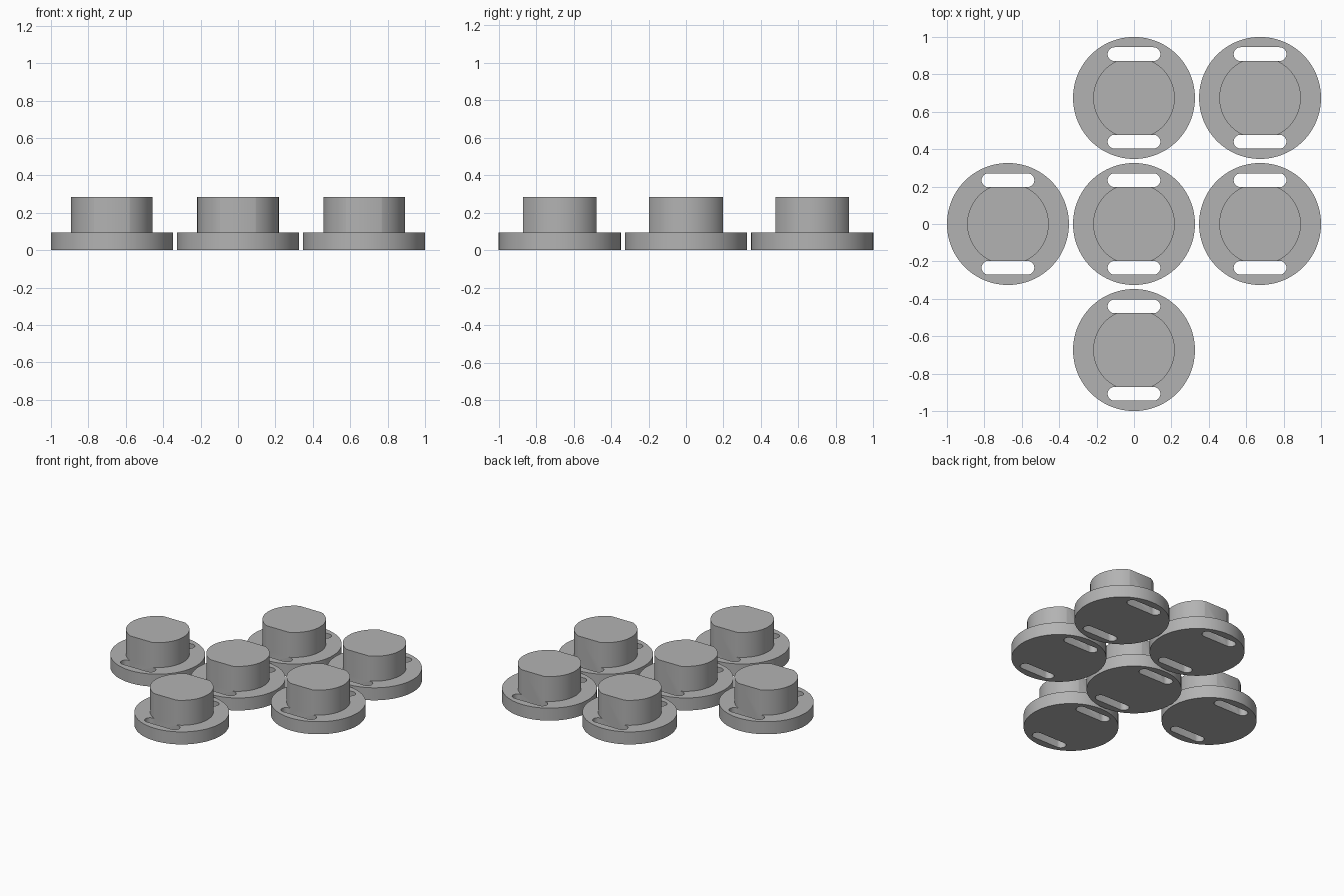
import bpy, bmesh, math

if "Cube" in bpy.data.objects:
    bpy.data.objects.remove(bpy.data.objects["Cube"])

PITCH = 0.674                      # spacing between knobs
FLANGE_R, FLANGE_H = 0.326, 0.095
BOSS_R, TOP = 0.218, 0.284
SLOT_Y, SLOT_R, SLOT_HALF = 0.234, 0.037, 0.104
SEGS = 96

grey = bpy.data.materials.new("grey plastic")
grey.diffuse_color = (0.45, 0.45, 0.45, 1)
grey.use_nodes = True
grey.node_tree.nodes["Principled BSDF"].inputs["Base Color"].default_value = grey.diffuse_color


def make_object(name, bm):
    bmesh.ops.recalc_face_normals(bm, faces=bm.faces)
    mesh = bpy.data.meshes.new(name)
    bm.to_mesh(mesh)
    bm.free()
    obj = bpy.data.objects.new(name, mesh)
    bpy.context.collection.objects.link(obj)
    return obj


# Stepped round body: wide flange with a narrower boss, as stacked rings
bm = bmesh.new()
rings = []
for r, z in [(FLANGE_R, 0), (FLANGE_R, FLANGE_H), (BOSS_R, FLANGE_H), (BOSS_R, TOP)]:
    angles = [2 * math.pi * i / SEGS for i in range(SEGS)]
    rings.append([bm.verts.new((r * math.cos(a), r * math.sin(a), z)) for a in angles])
for low, high in zip(rings, rings[1:]):
    for i in range(SEGS):
        j = (i + 1) % SEGS
        bm.faces.new((low[i], low[j], high[j], high[i]))
bm.faces.new(rings[0])
bm.faces.new(rings[-1])
knob = make_object("slotted_knob", bm)
knob.data.materials.append(grey)

# Two rounded slots, tall enough to also shave the flats on the boss
bm = bmesh.new()
for side in (-1, 1):
    outline = []
    for end, start in ((1, -90), (-1, 90)):
        for k in range(17):
            a = math.radians(start + 180 * k / 16)
            outline.append(bm.verts.new((end * SLOT_HALF + SLOT_R * math.cos(a),
                                         side * SLOT_Y + SLOT_R * math.sin(a), -0.1)))
    face = bm.faces.new(outline)
    top = bmesh.ops.extrude_face_region(bm, geom=[face])["geom"]
    bmesh.ops.translate(bm, vec=(0, 0, 0.5),
                        verts=[v for v in top if isinstance(v, bmesh.types.BMVert)])
cutter = make_object("slot_cutter", bm)

# Cut the slots and smooth the round walls
cut = knob.modifiers.new("slots", 'BOOLEAN')
cut.operation, cut.solver, cut.object = 'DIFFERENCE', 'EXACT', cutter
bpy.context.view_layer.objects.active = knob
knob.select_set(True)
bpy.ops.object.modifier_apply(modifier=cut.name)
bpy.ops.object.shade_smooth_by_angle(angle=math.radians(30))
bpy.data.objects.remove(cutter)

# Lay out six identical knobs
places = [(0, 0), (-1, 0), (1, 0), (0, -1), (0, 1), (1, 1)]
for n, (cx, cy) in enumerate(places):
    obj = knob
    if n:
        obj = knob.copy()
        bpy.context.collection.objects.link(obj)
    obj.name = f"slotted_knob_{n + 1}"
    obj.location = (cx * PITCH, cy * PITCH, 0)
